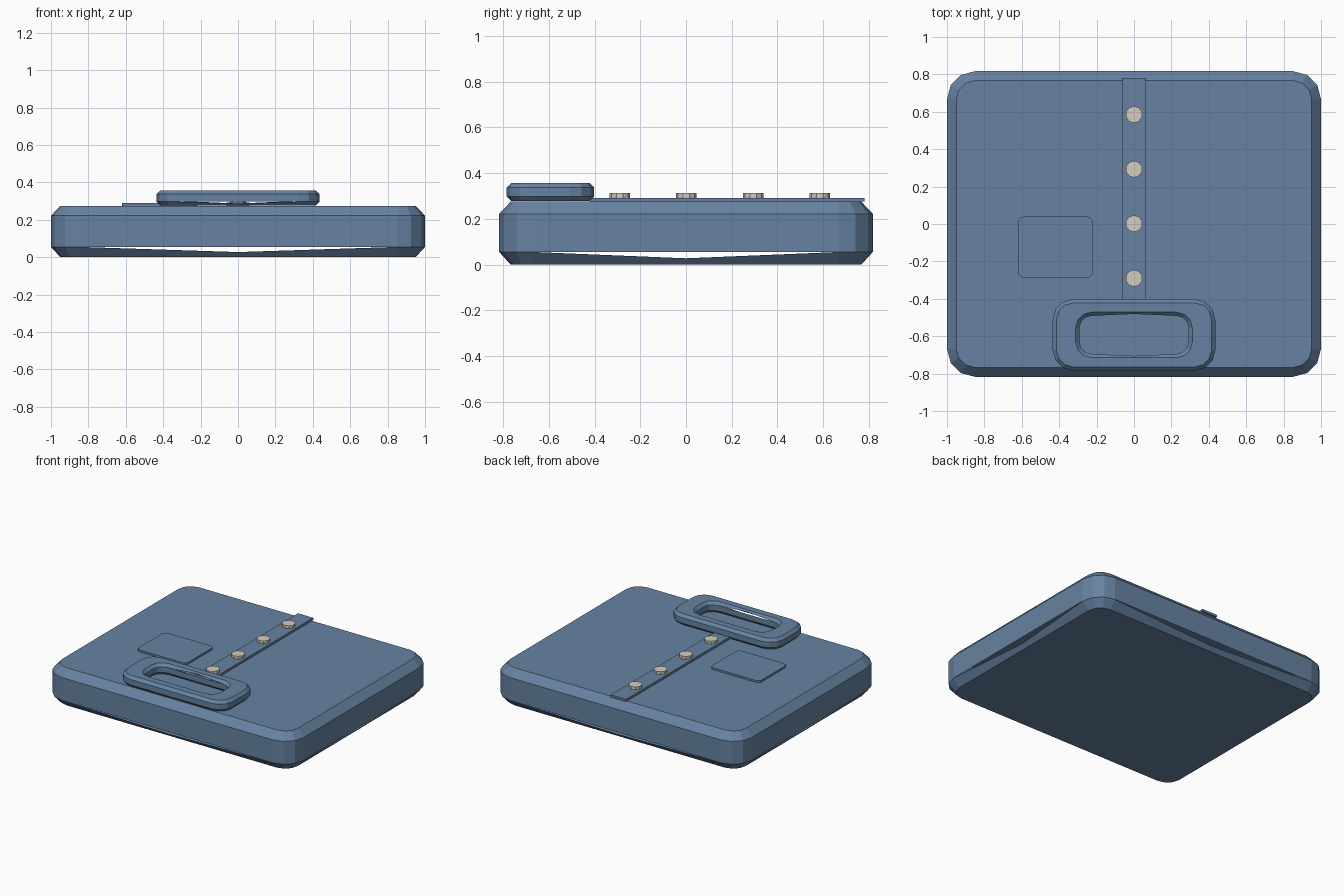
import bpy, bmesh, math

if "Cube" in bpy.data.objects:
    bpy.data.objects.remove(bpy.data.objects["Cube"])


def material(name, rgb):
    m = bpy.data.materials.new(name)
    m.diffuse_color = (*rgb, 1)
    m.use_nodes = True
    m.node_tree.nodes["Principled BSDF"].inputs["Base Color"].default_value = m.diffuse_color
    return m


blue = material("slate_blue", (0.135, 0.225, 0.36))
cream = material("warm_cream", (0.66, 0.61, 0.52))


def rounded_rect(hx, hy, r, steps=3):
    """Counter-clockwise outline, steps + 1 points per corner."""
    pts = []
    for q, (sx, sy) in enumerate([(1, 1), (-1, 1), (-1, -1), (1, -1)]):
        for k in range(steps + 1):
            a = math.radians(90 * (q + k / steps))
            pts.append((sx * (hx - r) + r * math.cos(a),
                        sy * (hy - r) + r * math.sin(a)))
    return pts


def loft(name, layers, mat, loc=(0, 0, 0), closed=False, slits=None, sides=()):
    """Skin outlines (points, z). slits maps a band to the edge ('lo' or 'hi')
    along which a thin triangular slit stays open on the given sides."""
    slits = slits or {}
    bm = bmesh.new()
    loops = [[bm.verts.new((x, y, z)) for x, y in pts] for pts, z in layers]
    n = len(loops[0])
    for k in range(len(loops) if closed else len(loops) - 1):
        lo, hi = loops[k], loops[(k + 1) % len(loops)]
        for i in range(n):
            j = (i + 1) % n
            a, b, c, d = lo[i], lo[j], hi[j], hi[i]
            if k in slits and i in sides:
                mid = bm.verts.new((a.co + b.co + c.co + d.co) / 4)
                bm.faces.new((a, b, mid) if slits[k] == 'hi' else (c, d, mid))
                bm.faces.new((b, c, mid))
                bm.faces.new((d, a, mid))
            else:
                bm.faces.new((a, b, c, d))
    if not closed:
        bm.faces.new(loops[0][::-1])
        bm.faces.new(loops[-1])
    me = bpy.data.meshes.new(name)
    bm.to_mesh(me)
    bm.free()
    me.materials.append(mat)
    ob = bpy.data.objects.new(name, me)
    ob.location = loc
    bpy.context.collection.objects.link(ob)
    return ob


# Main slab with chamfered rims and slits under each side wall
wide = rounded_rect(1.0, 0.817, 0.15)
narrow = rounded_rect(0.95, 0.767, 0.10)
loft("body", [(narrow, 0), (wide, 0.055), (wide, 0.222), (narrow, 0.275)], blue,
     slits={0: 'hi'}, sides=(3, 7, 11, 15))

# Handle: chamfered rounded frame
out_wide = rounded_rect(0.435, 0.191, 0.11)
out_narrow = rounded_rect(0.415, 0.171, 0.09)
in_wide = rounded_rect(0.312, 0.122, 0.085)
in_narrow = rounded_rect(0.292, 0.102, 0.065)
loft("handle",
     [(out_narrow, 0), (out_wide, 0.02), (out_wide, 0.06), (out_narrow, 0.08),
      (in_wide, 0.08), (in_narrow, 0.06), (in_narrow, 0.02), (in_wide, 0)],
     blue, loc=(0, -0.593, 0.277), closed=True,
     slits={0: 'hi', 4: 'hi', 6: 'lo'}, sides=(3, 11))

# Raised label panel
panel = rounded_rect(0.2, 0.163, 0.03)
loft("panel", [(panel, 0.27), (panel, 0.289)], blue, loc=(-0.42, -0.124, 0))

# Central strip
strip = [(0.062, 0.6), (-0.062, 0.6), (-0.062, -0.6), (0.062, -0.6)]
loft("strip", [(strip, 0.275), (strip, 0.292)], blue, loc=(0, 0.18, 0))

# Row of studs
stud = [(0.045 * math.cos(math.radians(90 + 36 * k)),
         0.045 * math.sin(math.radians(90 + 36 * k))) for k in range(10)]
for i in range(4):
    loft(f"stud_{i + 1}", [(stud, 0.285), (stud, 0.312)], cream,
         loc=(0, -0.29 + 0.2917 * i, 0))
